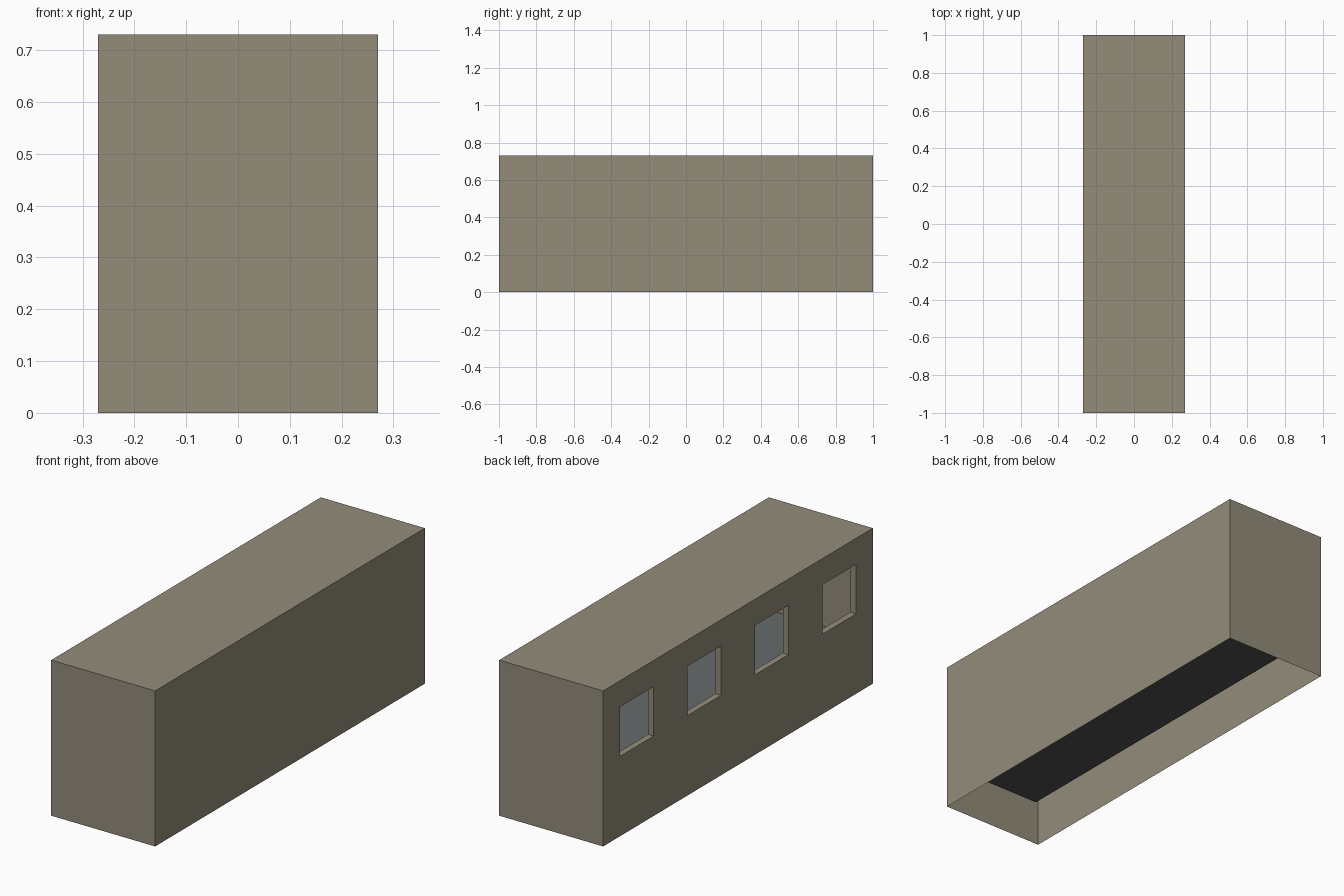
import bpy, bmesh

if "Cube" in bpy.data.objects:
    bpy.data.objects.remove(bpy.data.objects["Cube"])

def lin(c):
    c /= 255
    return c / 12.92 if c <= 0.04045 else ((c + 0.055) / 1.055) ** 2.4

def material(name, r, g, b):
    m = bpy.data.materials.new(name)
    m.diffuse_color = (lin(r), lin(g), lin(b), 1)
    m.use_nodes = True
    m.node_tree.nodes["Principled BSDF"].inputs["Base Color"].default_value = m.diffuse_color
    return m

beige = material("beige_wall", 147, 140, 122)
slate = material("slate_floor", 101, 106, 106)
dark = material("dark_underside", 80, 80, 80)

WINDOW_Y = (-0.75, -0.25, 0.25, 0.75)
HALF, WZ0, WZ1 = 0.125, 0.375, 0.607

def finish(name, bm, mats):
    bmesh.ops.remove_doubles(bm, verts=bm.verts, dist=1e-5)
    me = bpy.data.meshes.new(name)
    bm.to_mesh(me)
    bm.free()
    for m in mats:
        me.materials.append(m)
    ob = bpy.data.objects.new(name, me)
    bpy.context.collection.objects.link(ob)
    return ob

def quad(bm, pts, flip=False):
    f = bm.faces.new([bm.verts.new(p) for p in pts])
    if flip:
        f.normal_flip()

def room(name, hx, hy, z0, z1, inward):
    """Open-bottomed box of thin sheets with four window holes in the left wall."""
    bm = bmesh.new()
    quad(bm, [(-hx, -hy, z1), (hx, -hy, z1), (hx, hy, z1), (-hx, hy, z1)], inward)
    quad(bm, [(hx, -hy, z0), (hx, hy, z0), (hx, hy, z1), (hx, -hy, z1)], inward)
    quad(bm, [(-hx, -hy, z0), (hx, -hy, z0), (hx, -hy, z1), (-hx, -hy, z1)], inward)
    quad(bm, [(hx, hy, z0), (-hx, hy, z0), (-hx, hy, z1), (hx, hy, z1)], inward)
    ys = [-hy] + [y + s * HALF for y in WINDOW_Y for s in (-1, 1)] + [hy]
    zs = [z0, WZ0, WZ1, z1]
    for i in range(len(ys) - 1):
        for j in range(3):
            if j == 1 and i % 2 == 1:
                continue  # window opening
            a, b, c, d = ys[i], ys[i + 1], zs[j], zs[j + 1]
            quad(bm, [(-hx, b, c), (-hx, a, c), (-hx, a, d), (-hx, b, d)], inward)
    return finish(name, bm, [beige])

# outer shell and inner room lining
room("outer_shell", 0.27, 1.0, 0.0, 0.73, False)
room("inner_lining", 0.24, 0.98, 0.205, 0.70, True)

# window reveals joining the two left walls
bm = bmesh.new()
for y in WINDOW_Y:
    ring = [(y - HALF, WZ0), (y + HALF, WZ0), (y + HALF, WZ1), (y - HALF, WZ1)]
    for k in range(4):
        (a, b), (c, d) = ring[k], ring[(k + 1) % 4]
        quad(bm, [(-0.27, a, b), (-0.27, c, d), (-0.24, c, d), (-0.24, a, b)], True)
bmesh.ops.recalc_face_normals(bm, faces=bm.faces)
bmesh.ops.reverse_faces(bm, faces=bm.faces)
finish("window_reveals", bm, [beige])

# floor slab, dark underneath
bm = bmesh.new()
bmesh.ops.create_cube(bm, size=1)
for v in bm.verts:
    v.co = (v.co.x * 0.48, v.co.y * 1.96, 0.208 + v.co.z * 0.01)
bm.normal_update()
for f in bm.faces:
    f.material_index = 1 if f.normal.z < -0.5 else 0
finish("floor", bm, [slate, dark])
